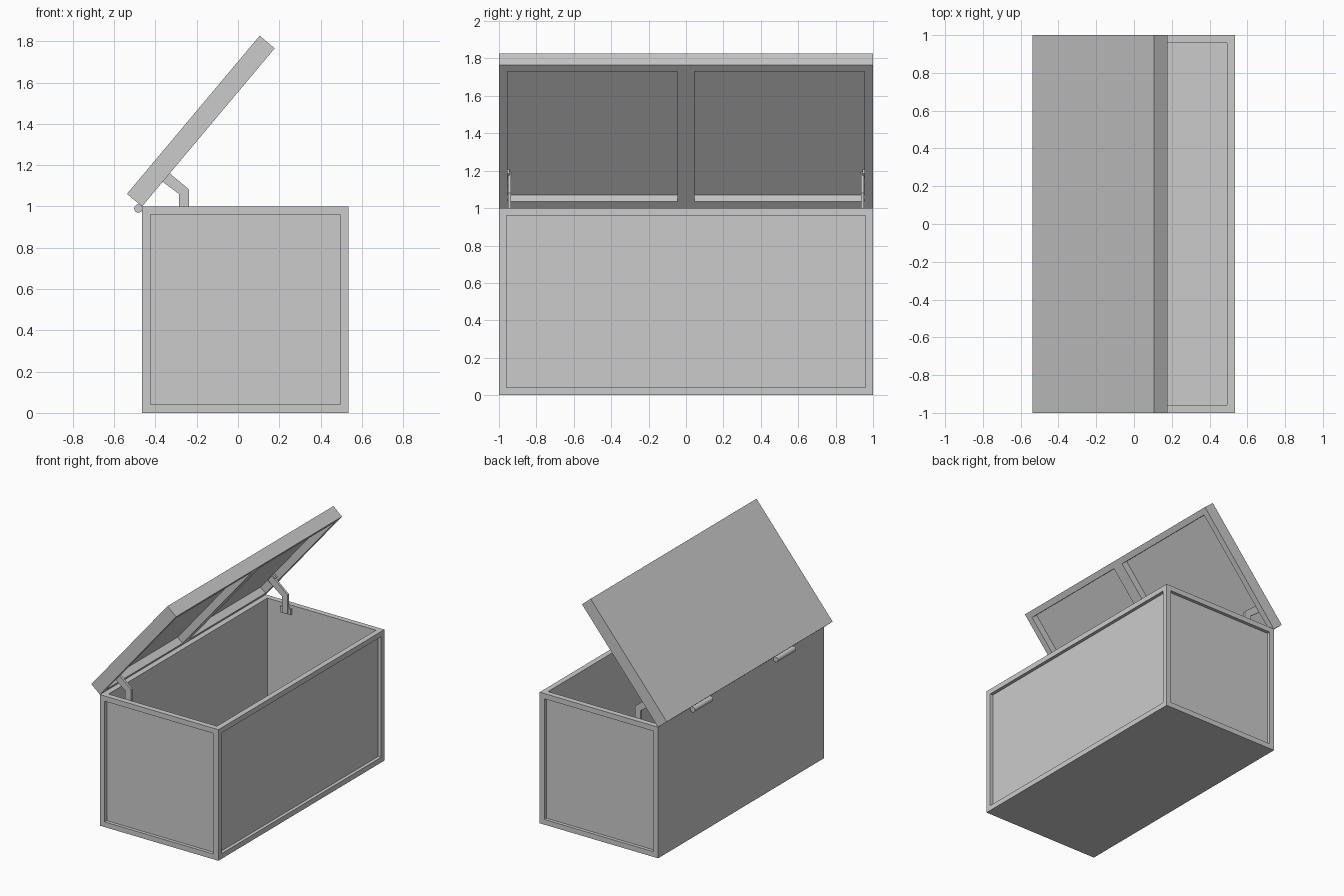
import bpy, bmesh, math
from mathutils import Matrix, Vector

if "Cube" in bpy.data.objects:
    bpy.data.objects.remove(bpy.data.objects["Cube"])

X0, HEIGHT = -0.465, 1.0          # back edge of the chest, rim height
LID_FRAME = Matrix.Translation((X0, 0, HEIGHT)) @ Matrix.Rotation(math.radians(-50), 4, 'Y')


def finish(name, bm, matrix=None):
    bmesh.ops.recalc_face_normals(bm, faces=bm.faces)
    me = bpy.data.meshes.new(name)
    bm.to_mesh(me)
    bm.free()
    ob = bpy.data.objects.new(name, me)
    bpy.context.collection.objects.link(ob)
    if matrix:
        ob.matrix_world = matrix
    return ob


def box_bm(lo, hi):
    lo, hi = Vector(lo), Vector(hi)
    m = Matrix.Translation((lo + hi) / 2) @ Matrix.Diagonal((*(hi - lo), 1))
    bm = bmesh.new()
    bmesh.ops.create_cube(bm, size=1, matrix=m)
    bm.normal_update()
    return bm


def facing(bm, direction):
    return [f for f in bm.faces if f.normal.dot(Vector(direction)) > 0.99]


def recess(bm, faces, border, depth):
    bmesh.ops.inset_individual(bm, faces=faces, thickness=border, use_even_offset=True)
    bmesh.ops.inset_individual(bm, faces=faces, thickness=0, depth=-depth)


# Chest body: hollow inside, recessed panels on the two ends and the +x side
bm = box_bm((X0, -1, 0), (X0 + 1, 1, HEIGHT))
panels = facing(bm, (1, 0, 0)) + facing(bm, (0, 1, 0)) + facing(bm, (0, -1, 0))
top = facing(bm, (0, 0, 1))
recess(bm, panels, 0.04, 0.025)
recess(bm, top, 0.042, 0.96)
finish("chest_body", bm)

# Open lid: slab with two recesses underneath
bm = box_bm((0, -1, 0), (1, 1, 0.095))
bmesh.ops.bisect_plane(bm, geom=bm.verts[:] + bm.edges[:] + bm.faces[:],
                       plane_co=(0, 0, 0), plane_no=(0, 1, 0))
bm.normal_update()
recess(bm, facing(bm, (0, 0, -1)), 0.045, 0.055)
finish("lid", bm, LID_FRAME)

# Bent stay profile in x, z
STAY = [(-0.285, 0.935), (-0.237, 0.935), (-0.237, 1.082), (-0.33, 1.16),
        (-0.369, 1.192), (-0.403, 1.152), (-0.365, 1.12), (-0.285, 1.06)]

for side, s in (("front", -1), ("back", 1)):
    # Lid stay
    bm = bmesh.new()
    face = bm.faces.new([bm.verts.new((x, s * 0.935, z)) for x, z in STAY])
    ext = bmesh.ops.extrude_face_region(bm, geom=[face])
    moved = [v for v in ext["geom"] if isinstance(v, bmesh.types.BMVert)]
    bmesh.ops.translate(bm, verts=moved, vec=(0, s * 0.018, 0))
    finish(side + "_lid_stay", bm)

    # Mounting brackets on the chest wall and inside the lid
    y0, y1 = sorted((s * 0.943, s * 0.96))
    finish(side + "_chest_bracket", box_bm((-0.305, y0, 0.93), (-0.217, y1, 0.975)))
    finish(side + "_lid_bracket", box_bm((0.145, y0, 0.02), (0.225, y1, 0.057)), LID_FRAME)

    # Hinge barrel
    bm = bmesh.new()
    m = Matrix.Translation((-0.483, s * 0.5, 0.99)) @ Matrix.Rotation(math.pi / 2, 4, 'X')
    bmesh.ops.create_cone(bm, cap_ends=True, segments=24, radius1=0.02, radius2=0.02,
                          depth=0.22, matrix=m)
    hinge = finish(side + "_hinge", bm)
    bpy.ops.object.select_all(action='DESELECT')
    hinge.select_set(True)
    bpy.context.view_layer.objects.active = hinge
    bpy.ops.object.shade_smooth_by_angle()
